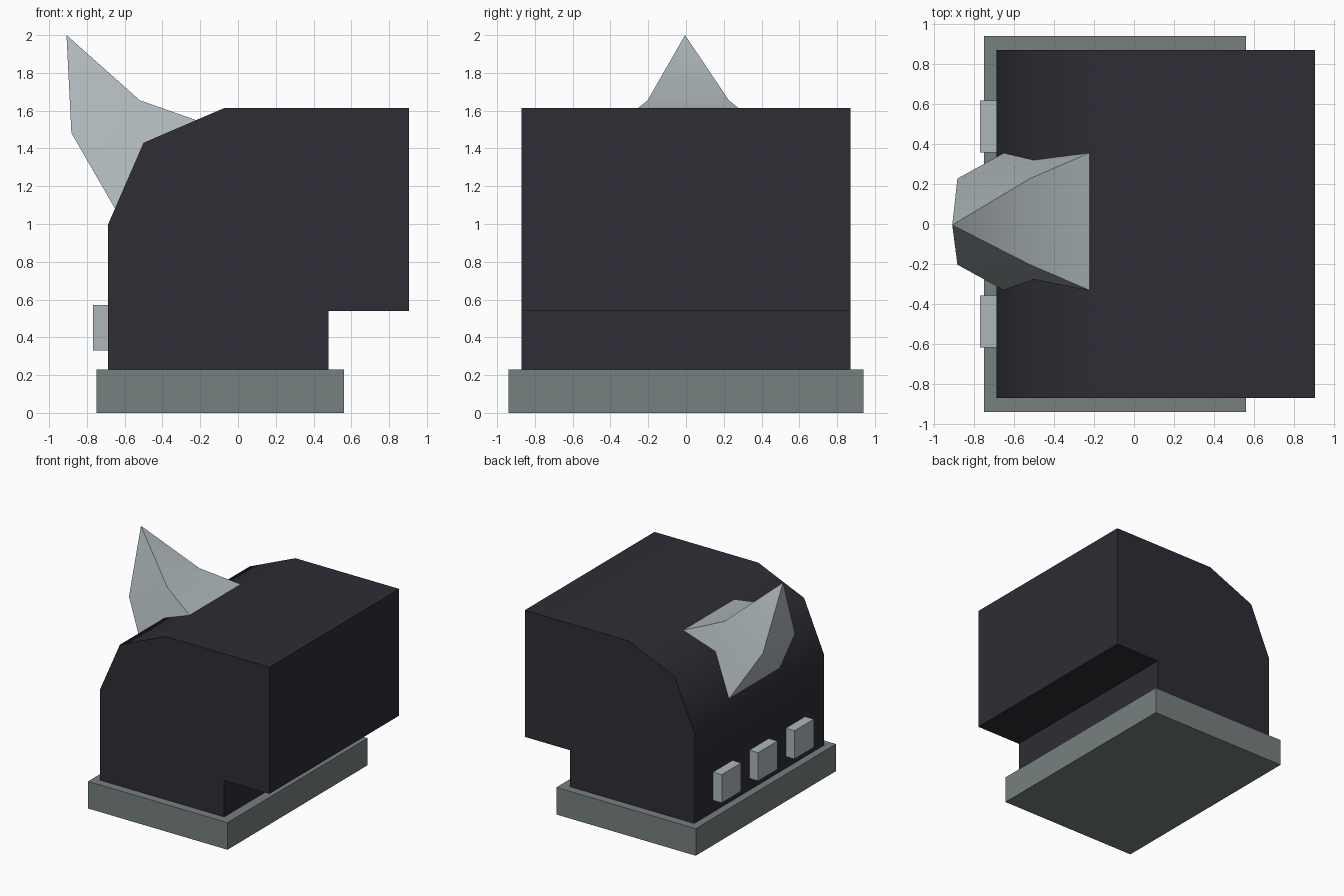
import bpy, bmesh, math

if "Cube" in bpy.data.objects:
    bpy.data.objects.remove(bpy.data.objects["Cube"])


def material(name, rgb):
    m = bpy.data.materials.new(name)
    m.diffuse_color = (*rgb, 1.0)
    m.use_nodes = True
    m.node_tree.nodes["Principled BSDF"].inputs["Base Color"].default_value = m.diffuse_color
    return m


DARK = material("charcoal", (0.027, 0.026, 0.036))
GREY = material("mid grey", (0.185, 0.215, 0.215))
LIGHT = material("light grey", (0.42, 0.47, 0.49))


def make(name, verts, faces, mat, smooth=None):
    me = bpy.data.meshes.new(name)
    me.from_pydata(verts, [], faces)
    bm = bmesh.new()
    bm.from_mesh(me)
    bmesh.ops.recalc_face_normals(bm, faces=bm.faces)
    bm.to_mesh(me)
    bm.free()
    me.materials.append(mat)
    ob = bpy.data.objects.new(name, me)
    bpy.context.collection.objects.link(ob)
    if smooth:
        bpy.ops.object.select_all(action='DESELECT')
        ob.select_set(True)
        bpy.context.view_layer.objects.active = ob
        bpy.ops.object.shade_smooth_by_angle(angle=math.radians(smooth))
    return ob


def extrude_y(name, profile, y0, y1, mat, smooth=None):
    """Extrude an x-z outline along y."""
    n = len(profile)
    verts = [(x, y, z) for y in (y0, y1) for x, z in profile]
    faces = [tuple(range(n)), tuple(range(n, 2 * n))]
    faces += [(i, (i + 1) % n, n + (i + 1) % n, n + i) for i in range(n)]
    return make(name, verts, faces, mat, smooth)


def box(name, x0, x1, y0, y1, z0, z1, mat):
    return extrude_y(name, [(x0, z0), (x1, z0), (x1, z1), (x0, z1)], y0, y1, mat)


# Base slab
box("base", -0.75, 0.56, -0.94, 0.94, 0, 0.23, GREY)

# Body with rounded back shoulder and overhanging front
extrude_y("body", [(-0.687, 0.23), (-0.687, 1.0), (-0.50, 1.43), (-0.07, 1.615),
                   (0.905, 1.615), (0.905, 0.54), (0.48, 0.54), (0.48, 0.23)],
          -0.87, 0.87, DARK, 50)

# Row of three buttons
for i in (-1, 0, 1):
    yc = i * 0.487
    box(f"button_{i + 2}", -0.768, -0.68, yc - 0.13, yc + 0.13, 0.33, 0.57, LIGHT)

# Flared four-sided horn on the shoulder
yc = 0.012


def ring(upper, lower, w_up, w_low):
    (ux, uz), (lx, lz) = upper, lower
    return [(ux, yc - w_up, uz), (ux, yc + w_up, uz),
            (lx, yc + w_low, lz), (lx, yc - w_low, lz)]


verts = ring((-0.222, 1.55), (-0.65, 1.08), 0.343, 0.343)
verts += ring((-0.52, 1.655), (-0.882, 1.482), 0.215, 0.215)
verts.append((-0.908, -0.005, 2.0))
faces = [(3, 2, 1, 0)]
for i in range(4):
    j = (i + 1) % 4
    faces += [(i, j, 4 + j, 4 + i), (4 + i, 4 + j, 8)]
make("horn", verts, faces, LIGHT, 35)
